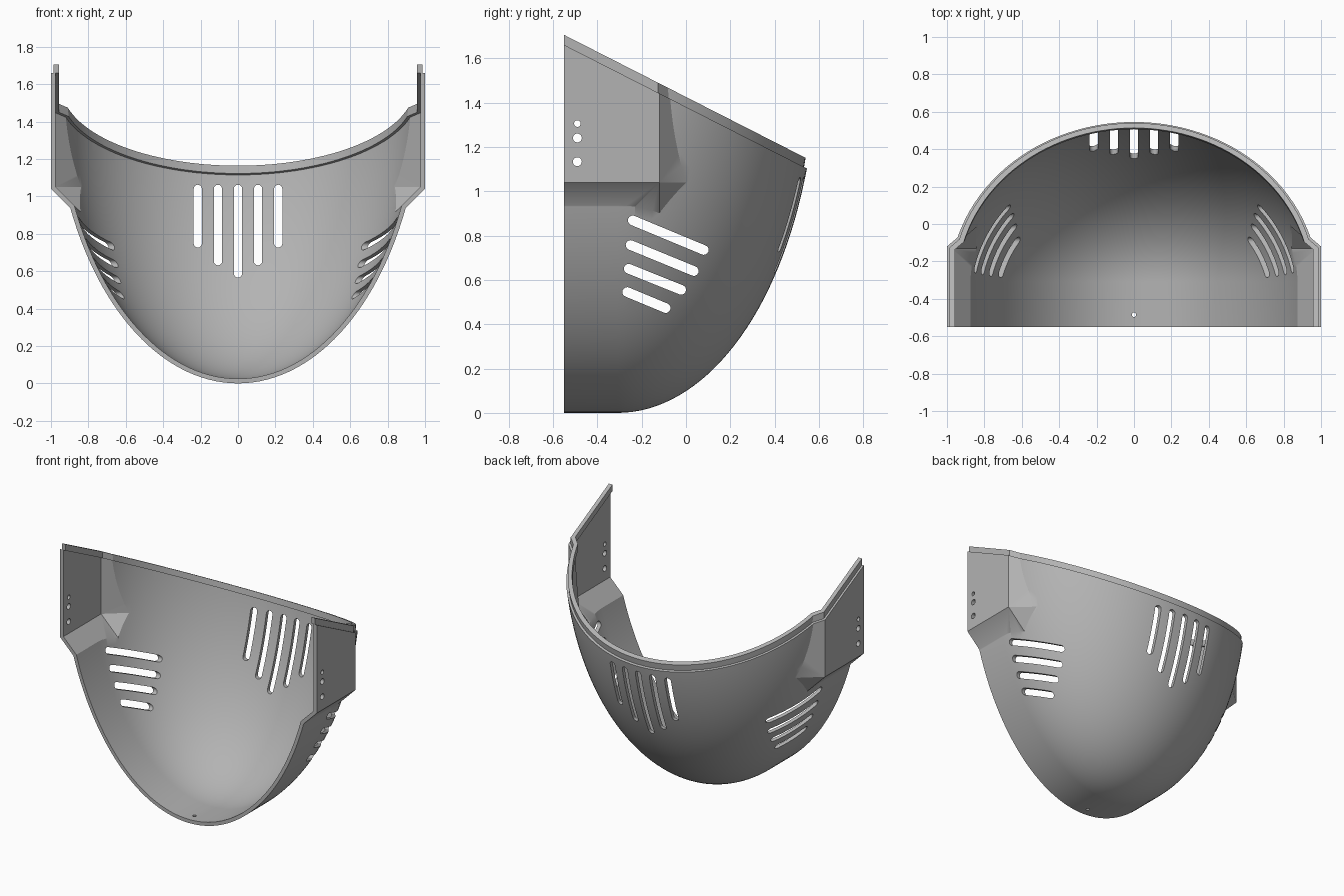
import bpy, bmesh, math
from mathutils import Vector

if "Cube" in bpy.data.objects:
    bpy.data.objects.remove(bpy.data.objects["Cube"], do_unlink=True)

FRONT = -0.55        # flat open front
SLOPE = -0.509       # tilt of the upper rim

mat = bpy.data.materials.new("plain_grey")
mat.use_nodes = True
grey = (0.45, 0.45, 0.45, 1)
mat.diffuse_color = grey
mat.node_tree.nodes["Principled BSDF"].inputs["Base Color"].default_value = grey


def finish(bm, name):
    bmesh.ops.remove_doubles(bm, verts=bm.verts[:], dist=1e-5)
    bmesh.ops.recalc_face_normals(bm, faces=bm.faces[:])
    me = bpy.data.meshes.new(name)
    bm.to_mesh(me)
    bm.free()
    me.materials.append(mat)
    ob = bpy.data.objects.new(name, me)
    bpy.context.collection.objects.link(ob)
    return ob


def boolean(ob, tool, operation):
    mod = ob.modifiers.new("cut", "BOOLEAN")
    mod.operation, mod.solver, mod.object = operation, "EXACT", tool
    bpy.context.view_layer.objects.active = ob
    bpy.ops.object.modifier_apply(modifier=mod.name)
    bpy.data.objects.remove(tool, do_unlink=True)


def prism(bm, pts, axis, lo, hi):
    """Extrude a 2D outline along an axis; outline uses the other two axes in order."""
    def place(p, depth):
        co = list(p)
        co.insert(axis, depth)
        return bm.verts.new(co)
    a = [place(p, lo) for p in pts]
    b = [place(p, hi) for p in pts]
    bm.faces.new(a)
    bm.faces.new(b)
    for i in range(len(pts)):
        j = (i + 1) % len(pts)
        bm.faces.new((a[i], a[j], b[j], b[i]))


def slot(bm, p, q, r, axis, lo, hi):
    """Round-ended slot cutter from p to q."""
    p, q = Vector(p), Vector(q)
    d = q - p
    base = math.atan2(d.y, d.x)
    n = 10
    pts = []
    for centre, start in ((q, base - math.pi / 2), (p, base + math.pi / 2)):
        # a plain round hole drops the shared end points
        for i in range(n + (d.length > 0)):
            t = start + math.pi * i / n
            pts.append(centre + Vector((math.cos(t), math.sin(t))) * r)
    prism(bm, pts, axis, lo, hi)


def bowl(d, front):
    """Half ellipsoid continued straight towards the front."""
    bm = bmesh.new()
    bmesh.ops.create_uvsphere(bm, u_segments=128, v_segments=80, radius=1)
    bmesh.ops.bisect_plane(bm, geom=bm.verts[:] + bm.edges[:] + bm.faces[:], dist=1e-5,
                           plane_co=(0, 0, 0), plane_no=(0, -1, 0), clear_outer=True)
    for v in bm.verts:
        v.co = (v.co.x * (0.985 - d), v.co.y * (0.9 - d) - 0.31, v.co.z * (1.6 - d) + 1.6)
    rim = [e for e in bm.edges if e.is_boundary]
    new = bmesh.ops.extrude_edge_only(bm, edges=rim)["geom"]
    for v in new:
        if isinstance(v, bmesh.types.BMVert):
            v.co.y = front
    bmesh.ops.holes_fill(bm, edges=[e for e in bm.edges if e.is_boundary], sides=0)
    return finish(bm, "bowl")


def side_box(side, d, front):
    """Flat side housing with slopes running inwards into the bowl."""
    bm = bmesh.new()
    y, z, s, top = -0.12 - 0.4 * d, 1.04 + 0.4 * d, 0.5 - d, 2.0
    ys, zs = y + 0.85 * s, z - s
    outer = [(front, z), (y, z), (y, top), (front, top)]
    inner = [(front, zs), (y, zs), (ys, z), (ys, top), (front, top)]
    for x, ring in ((1 - d, outer), (0.5, inner)):
        for p in ring:
            bm.verts.new((side * x, *p))
    bmesh.ops.convex_hull(bm, input=bm.verts[:])
    bmesh.ops.dissolve_limit(bm, angle_limit=0.01, verts=bm.verts[:], edges=bm.edges[:])
    return finish(bm, "side_box")


def body(d, front):
    ob = bowl(d, front)
    for side in (1, -1):
        boolean(ob, side_box(side, d, front - 0.03), "UNION")
    return ob


def keep_between(ob, low, high):
    """Trim to the front plane and the given yz heights at front and back."""
    bm = bmesh.new()
    drop = SLOPE * (1 - FRONT)
    prism(bm, [(FRONT, low[0]), (1, low[1]), (1, high + drop), (FRONT, high)], 0, -2, 2)
    boolean(ob, finish(bm, "trim"), "INTERSECT")


# Main shell, hollow and open at the front and top
shell = body(0, -0.65)
shell.name = "shell"
boolean(shell, body(0.025, -0.8), "DIFFERENCE")
keep_between(shell, (-1, -1), 1.66)

# Raised inner lip along the upper rim
lip = body(0.014, -0.65)
lip.name = "rim_lip"
boolean(lip, body(0.042, -0.8), "DIFFERENCE")
keep_between(lip, (1.66, 1.66 + SLOPE * (1 - FRONT)), 1.705)

# Vents and holes
bm = bmesh.new()
R = 0.022
for x, bottom in ((0, 0.587), (0.107, 0.653), (0.215, 0.748)):
    for side in ((1, -1) if x else (1,)):
        slot(bm, (side * x, bottom), (side * x, 1.04), R, 1, 0.2, 0.9)
for p, q in (((-0.24, 0.868), (0.08, 0.735)), ((-0.25, 0.757), (0.035, 0.64)),
             ((-0.258, 0.65), (-0.022, 0.555)), ((-0.265, 0.545), (-0.092, 0.473))):
    slot(bm, p, q, R, 0, -1.3, 1.3)
for z, r in ((1.305, 0.015), (1.24, 0.02), (1.133, 0.02)):
    slot(bm, (-0.49, z), (-0.49, z), r, 0, -1.3, 1.3)
slot(bm, (0, -0.485), (0, -0.485), 0.012, 2, -0.2, 0.2)
boolean(shell, finish(bm, "vent_cutter"), "DIFFERENCE")

# Smooth shading with crisp edges
bpy.ops.object.select_all(action="DESELECT")
for ob in (shell, lip):
    ob.select_set(True)
bpy.context.view_layer.objects.active = shell
bpy.ops.object.shade_smooth_by_angle(angle=math.radians(30))
